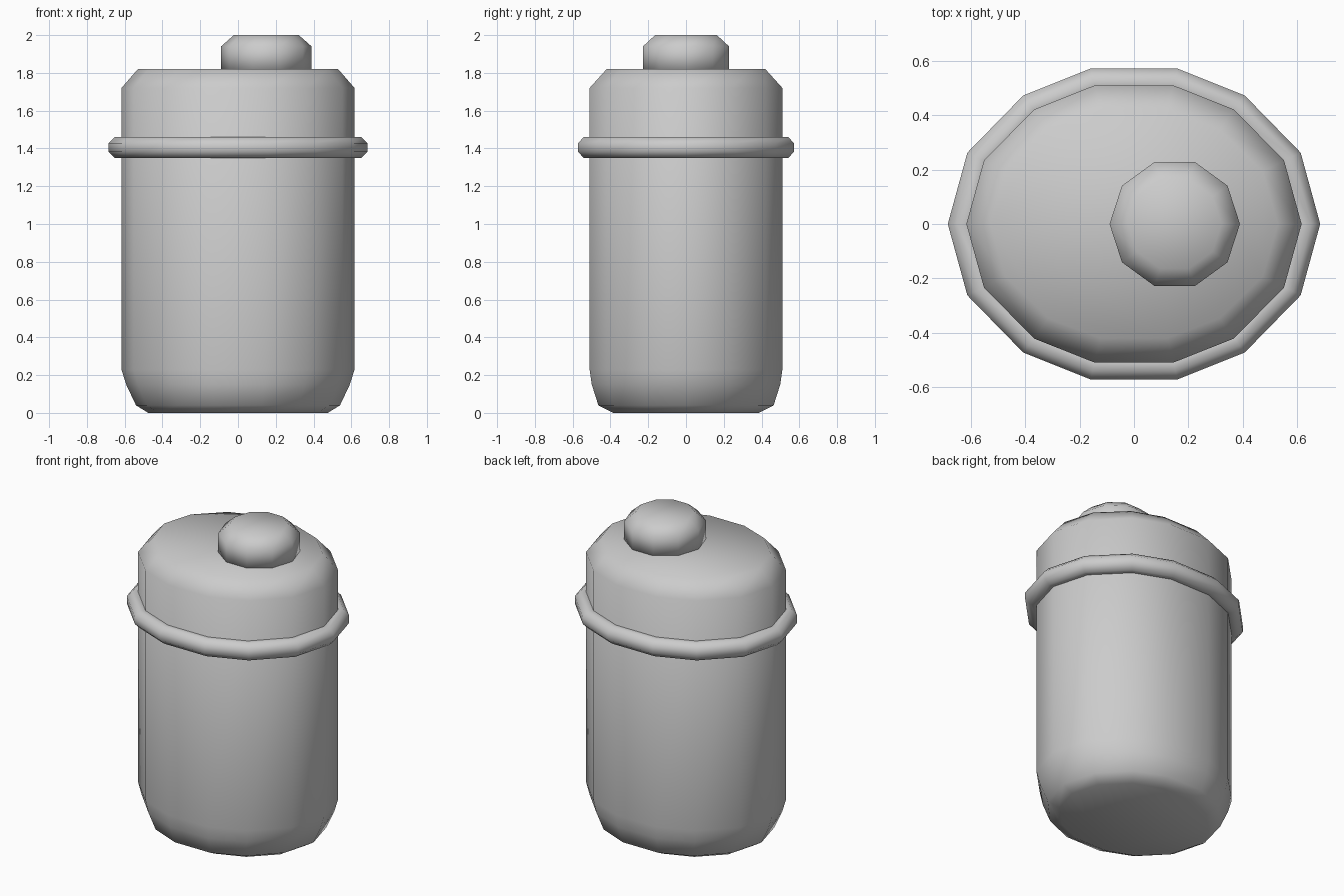
import bpy, bmesh, math

if "Cube" in bpy.data.objects:
    bpy.data.objects.remove(bpy.data.objects["Cube"])


def loft(name, outlines, closed=False):
    """Skin a stack of equal-length outlines; cap the ends or close the loop."""
    bm = bmesh.new()
    rings = [[bm.verts.new(p) for p in o] for o in outlines]
    pairs = list(zip(rings, rings[1:]))
    if closed:
        pairs.append((rings[-1], rings[0]))
    else:
        bm.faces.new(rings[0][::-1])
        bm.faces.new(rings[-1])
    for a, b in pairs:
        n = len(a)
        for i in range(n):
            j = (i + 1) % n
            bm.faces.new((a[i], a[j], b[j], b[i]))
    bmesh.ops.recalc_face_normals(bm, faces=bm.faces)
    for f in bm.faces:
        f.smooth = True
    mesh = bpy.data.meshes.new(name)
    bm.to_mesh(mesh)
    bm.free()
    obj = bpy.data.objects.new(name, mesh)
    bpy.context.collection.objects.link(obj)
    return obj


def ellipse(rx, ry, z, angles, cx=0.0):
    return [(cx + rx * math.cos(math.radians(a)),
             ry * math.sin(math.radians(a)), z) for a in angles]


# 14-sided oval, slightly uneven spacing
half = [0, 26.5, 53.5, 76.5]
oval = half + [180 - a for a in half[:0:-1]]
oval += [180 + a for a in oval]

# Jar body with rounded base and chamfered shoulder: (rx, ry, z)
body = [(0.475, 0.397, 0.0), (0.54, 0.477, 0.04), (0.592, 0.513, 0.15),
        (0.617, 0.525, 0.23), (0.617, 0.525, 1.72), (0.53, 0.432, 1.82)]
loft("jar_body", [ellipse(rx, ry, z, oval) for rx, ry, z in body])

# Rim band: octagonal tube round the jar
tube = []
for k in range(8):
    a = math.radians(22.5 + 45 * k)
    d, h = 0.06 * math.cos(a), 0.06 * math.sin(a)
    tube.append(ellipse(0.63 + d, 0.533 + d, 1.405 + h, oval))
loft("rim_band", tube, closed=True)

# Off-centre ten-sided knob
deca = [36 * i for i in range(10)]
knob = [(0.24, 1.80), (0.24, 1.94), (0.172, 2.0)]
loft("lid_knob", [ellipse(r, r, z, deca, 0.15) for r, z in knob])
